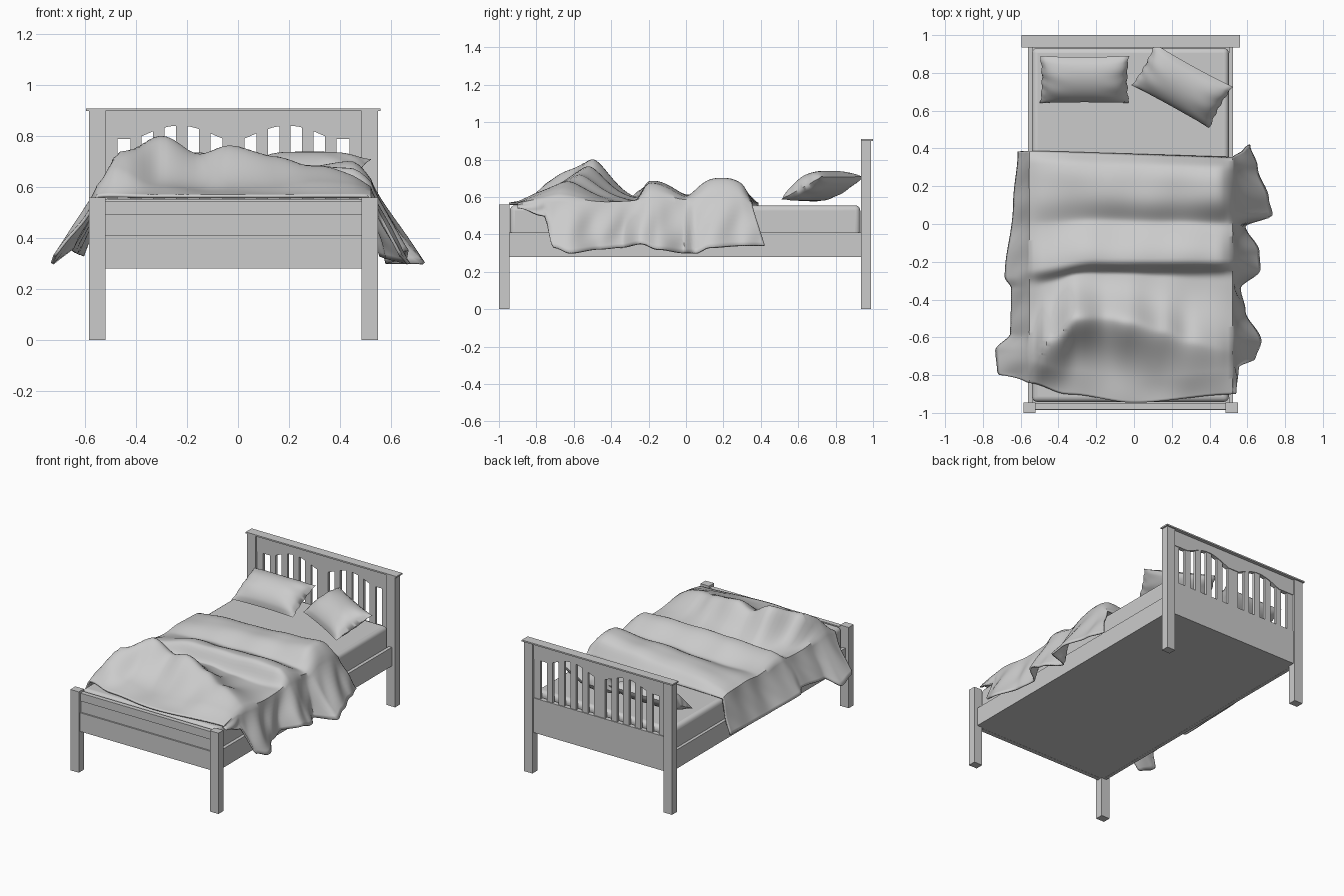
import bpy, bmesh, math
from mathutils import Matrix, Vector

if "Cube" in bpy.data.objects:
    bpy.data.objects.remove(bpy.data.objects["Cube"])

CX = -0.018  # centre line of the bed frame
grey = bpy.data.materials.new("grey")
grey.diffuse_color = (0.6, 0.6, 0.6, 1)
grey.use_nodes = True
grey.node_tree.nodes["Principled BSDF"].inputs["Base Color"].default_value = grey.diffuse_color


def finish(name, bm, smooth=None):
    bmesh.ops.recalc_face_normals(bm, faces=bm.faces)
    me = bpy.data.meshes.new(name)
    bm.to_mesh(me)
    bm.free()
    me.materials.append(grey)
    ob = bpy.data.objects.new(name, me)
    bpy.context.collection.objects.link(ob)
    if smooth:
        bpy.context.view_layer.objects.active = ob
        ob.select_set(True)
        bpy.ops.object.shade_smooth_by_angle(angle=math.radians(smooth))
        ob.select_set(False)
    return ob


def box(name, x0, x1, y0, y1, z0, z1):
    bm = bmesh.new()
    bmesh.ops.create_cube(bm, size=1)
    for v in bm.verts:
        v.co = ((x0 + x1) / 2 + v.co.x * (x1 - x0), (y0 + y1) / 2 + v.co.y * (y1 - y0),
                (z0 + z1) / 2 + v.co.z * (z1 - z0))
    return finish(name, bm)


def mirrored(name, a, b, *rest):
    """Box on both sides of the centre line, a..b away from it."""
    box(name + "_right", CX + a, CX + b, *rest)
    box(name + "_left", CX - b, CX - a, *rest)


def lerp_table(table, x, col=1):
    """Smoothly interpolated lookup in a short table."""
    if x <= table[0][0]:
        return table[0][col]
    for a, b in zip(table, table[1:]):
        if x <= b[0]:
            t = (x - a[0]) / (b[0] - a[0])
            t = t * t * (3 - 2 * t)
            return a[col] + (b[col] - a[col]) * t
    return table[-1][col]


# Frame: legs, rails and base
mirrored("front_leg", 0.503, 0.568, -1.0, -0.945, 0, 0.56)
mirrored("back_leg", 0.503, 0.568, 0.935, 0.99, 0, 0.90)
mirrored("side_rail", 0.52, 0.543, -0.95, 0.94, 0.28, 0.41)
box("base", CX - 0.542, CX + 0.542, -0.975, 0.97, 0.281, 0.31)
box("foot_lower_rail", CX - 0.505, CX + 0.505, -0.985, -0.955, 0.28, 0.41)
box("foot_panel", CX - 0.505, CX + 0.505, -0.975, -0.96, 0.41, 0.49)
box("foot_top_rail", CX - 0.505, CX + 0.505, -0.982, -0.95, 0.49, 0.545)

# Headboard: cap, bottom panel, slats and arched top rail
box("headboard_cap", CX - 0.578, CX + 0.578, 0.935, 1.0, 0.90, 0.91)
box("headboard_panel", CX - 0.505, CX + 0.505, 0.945, 0.978, 0.28, 0.52)
box("headboard_center_slat", CX - 0.043, CX + 0.043, 0.952, 0.972, 0.52, 0.80)
for i in range(4):
    mirrored("headboard_slat_%d" % (i + 1), 0.09 * (i + 1), 0.09 * (i + 1) + 0.045,
             0.952, 0.972, 0.52, 0.85)
mirrored("headboard_end_slat", 0.455, 0.505, 0.952, 0.972, 0.52, 0.80)

bm = bmesh.new()
outline = [(-0.505, 0.90), (-0.505, 0.79)]
for start in (-0.385, 0.04):
    for i in range(17):
        t = i / 16
        outline.append((start + 0.345 * t, 0.79 + 0.052 * math.sin(math.pi * t) ** 1.1))
outline += [(0.505, 0.79), (0.505, 0.90)]
face = bm.faces.new([bm.verts.new((CX + x, 0.947, z)) for x, z in outline])
ext = bmesh.ops.extrude_face_region(bm, geom=[face])
bmesh.ops.translate(bm, verts=[g for g in ext["geom"] if isinstance(g, bmesh.types.BMVert)],
                    vec=(0, 0.03, 0))
finish("headboard_arched_rail", bm)

# Mattress
mattress = box("mattress", -0.54, 0.502, -0.942, 0.932, 0.31, 0.555)
bev = mattress.modifiers.new("round", 'BEVEL')
bev.width, bev.segments = 0.028, 4
bpy.context.view_layer.objects.active = mattress
mattress.select_set(True)
bpy.ops.object.shade_smooth_by_angle(angle=math.radians(40))
mattress.select_set(False)


# Pillows: two domed sheets joined along a pinched seam, fuller on top
def pillow(name, loc, tilt, turn):
    bm = bmesh.new()
    nu, nv = 32, 20
    for height in (0.082, -0.045):
        rows = []
        for j in range(nv + 1):
            v = -1 + 2 * j / nv
            row = []
            for i in range(nu + 1):
                u = -1 + 2 * i / nu
                puff = max(0, (1 - u ** 4) * (1 - v ** 2)) ** 0.6
                crease = 0.006 * math.sin(9 * v + 3 * u) * abs(u) ** 3 * (1 - u ** 4)
                x = 0.235 * u * (1 - 0.04 * (1 - v * v)) + 0.003 * math.sin(14 * v) * abs(u) ** 8
                y = 0.14 * v * (1 - 0.05 * (1 - u * u))
                row.append(bm.verts.new((x, y, height * puff + crease)))
            rows.append(row)
        for a, b in zip(rows, rows[1:]):
            for i in range(nu):
                bm.faces.new((a[i], a[i + 1], b[i + 1], b[i]))
    bmesh.ops.remove_doubles(bm, verts=bm.verts, dist=0.0005)
    bm.transform(Matrix.Translation(loc) @ Matrix.Rotation(turn, 4, 'Z') @ Matrix.Rotation(tilt, 4, 'X'))
    finish(name, bm, 60)


pillow("pillow_left", Vector((-0.262, 0.765, 0.645)), math.radians(27), 0)
pillow("pillow_right", Vector((0.255, 0.73, 0.648)), math.radians(26), math.radians(-29))

# Blanket ridges: crest as (x, y, height), then front/back width and sharpness
RIDGES = [
    ([(-0.55, 0.2, 0.04), (-0.2, 0.2, 0.075), (0.2, 0.19, 0.10), (0.52, 0.19, 0.125)], 0.16, 0.17, 3),
    ([(-0.55, -0.24, 0.06), (-0.2, -0.19, 0.10), (0.2, -0.19, 0.11), (0.52, -0.19, 0.095)], 0.05, 0.17, 2.2),
    ([(-0.55, -0.74, 0.07), (-0.45, -0.62, 0.165), (-0.3, -0.50, 0.225), (-0.15, -0.50, 0.15),
      (-0.03, -0.52, 0.19), (0.15, -0.57, 0.145), (0.3, -0.63, 0.11), (0.52, -0.68, 0.06)], 0.17, 0.14, 1.6),
]
# Hanging edges as (y, outer x, bottom z)
LEFT = [(-0.88, -0.60, 0.50), (-0.78, -0.72, 0.33), (-0.67, -0.73, 0.30), (-0.58, -0.65, 0.36),
        (-0.34, -0.645, 0.39), (-0.28, -0.68, 0.37), (0.1, -0.635, 0.34), (0.385, -0.61, 0.33)]
RIGHT = [(-0.90, 0.535, 0.54), (-0.76, 0.55, 0.50), (-0.71, 0.64, 0.33), (-0.62, 0.67, 0.30),
         (-0.46, 0.585, 0.32), (-0.34, 0.56, 0.33), (-0.24, 0.665, 0.35), (-0.15, 0.66, 0.32),
         (-0.01, 0.585, 0.30), (0.05, 0.73, 0.30), (0.13, 0.71, 0.33), (0.3, 0.65, 0.34), (0.42, 0.61, 0.34)]
FRONT = [(-0.73, -0.80), (-0.55, -0.84), (-0.35, -0.90), (0.0, -0.945), (0.53, -0.90)]
XL, XR = -0.55, 0.518


def top_height(x, y):
    total = 0
    for pts, wf, wb, sharp in RIDGES:
        d = y - lerp_table(pts, x)
        total += (lerp_table(pts, x, 2) * math.exp(-abs(d / (wb if d > 0 else wf)) ** sharp)) ** 3
    edge = min(1, (x - XL) / 0.08, (XR - x) / 0.08)
    fade = 0.45 + 0.55 * math.sin(max(0, edge) * math.pi / 2)
    ripple = 0.003 * math.sin(11 * x + 17 * y) + 0.002 * math.sin(23 * x - 9 * y)
    return 0.571 + total ** (1 / 3) * fade + ripple


def blanket_point(s, t):
    """s runs across: below 0 is the left hang, 0..1 the top, above 1 the right hang."""
    x = XL + (XR - XL) * min(1, max(0, s))
    hang = max(0, -s, s - 1)
    front = lerp_table(FRONT, x if s >= 0 else XL - 0.18 * hang)
    back = 0.385 - 0.035 * min(1, max(0, s)) + (0.07 * hang if s > 1 else 0)
    y = front + (back - front) * t
    z = top_height(x, y)
    # roll the head and foot edges down onto the mattress
    z -= (z - 0.564) * max(0, (t - 0.95) / 0.05, (0.1 - t) / 0.1) ** 2
    if hang:
        table = RIGHT if s > 1 else LEFT
        out, low = lerp_table(table, y, 1), lerp_table(table, y, 2)
        x += (out - x) * hang ** 1.1
        z += (low - z) * hang ** 0.95
        x += 0.008 * math.sin(31 * y + 4 * hang) * math.sin(math.pi * hang)
    return (x, y, z)


bm = bmesh.new()
S = [-1 + i / 12 for i in range(12)] + [i / 48 for i in range(49)] + [1 + i / 12 for i in range(1, 13)]
NT = 110
rows = [[bm.verts.new(blanket_point(s, j / NT)) for s in S] for j in range(NT + 1)]
for a, b in zip(rows, rows[1:]):
    for i in range(len(S) - 1):
        bm.faces.new((a[i], a[i + 1], b[i + 1], b[i]))
blanket = finish("blanket", bm, 50)
sol = blanket.modifiers.new("thickness", 'SOLIDIFY')
sol.thickness, sol.offset = 0.012, 0
